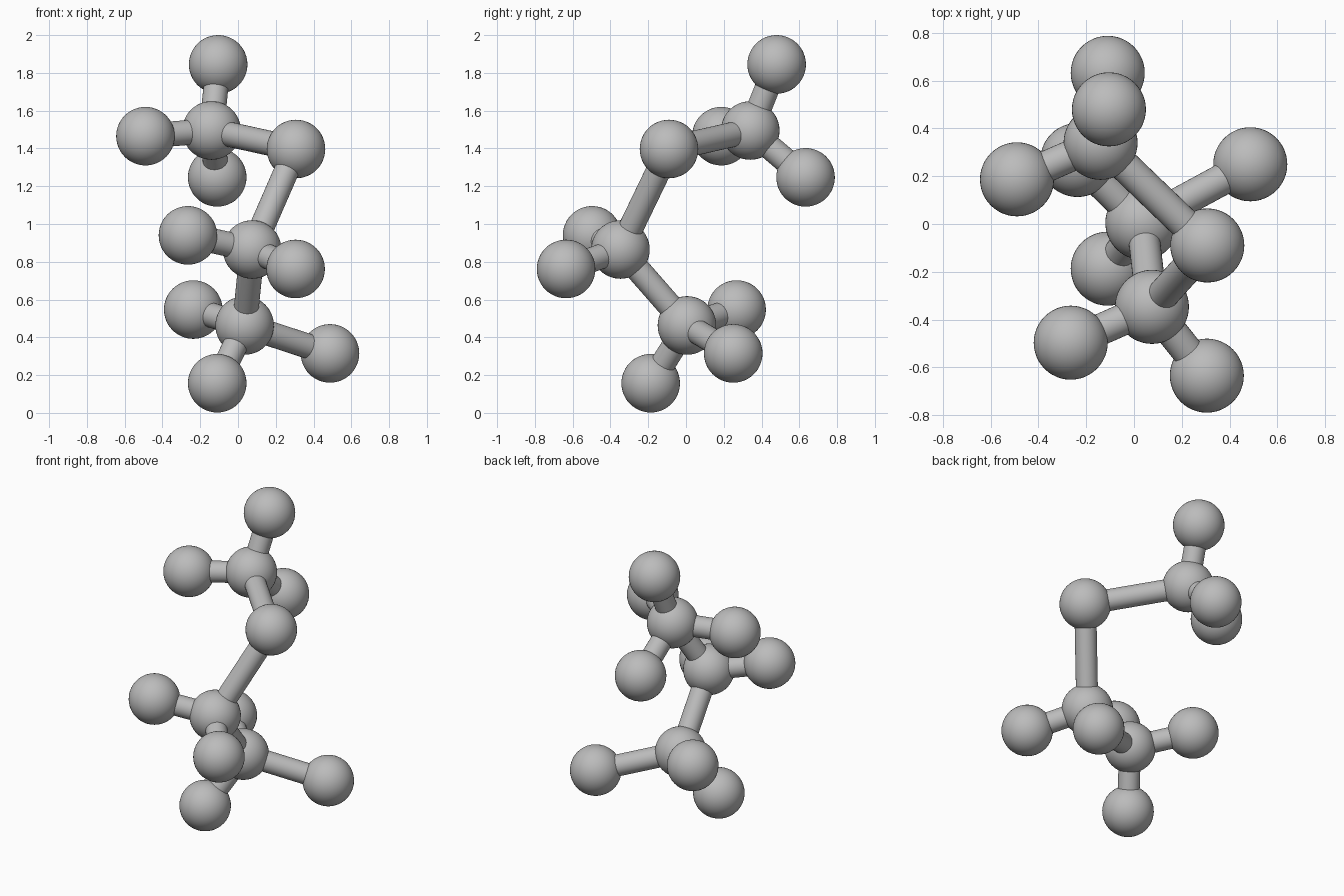
import bpy
from mathutils import Vector

cube = bpy.data.objects.get("Cube")
if cube:
    bpy.data.objects.remove(cube, do_unlink=True)

BALL_RADIUS = 0.155
ROD_RADIUS = 0.066

grey = bpy.data.materials.new("plain grey")
grey.use_nodes = True
grey.diffuse_color = (0.5, 0.5, 0.5, 1)
grey.node_tree.nodes["Principled BSDF"].inputs["Base Color"].default_value = (0.5, 0.5, 0.5, 1)


def finish(name):
    obj = bpy.context.object
    obj.name = name
    obj.data.materials.append(grey)
    bpy.ops.object.shade_smooth_by_angle()


def ball(name, centre):
    bpy.ops.mesh.primitive_uv_sphere_add(segments=48, ring_count=24,
                                         radius=BALL_RADIUS, location=centre)
    finish(name + "_ball")


def rod(start, end):
    a, b = Vector(balls[start]), Vector(balls[end])
    turn = (b - a).to_track_quat("Z", "Y").to_euler()
    bpy.ops.mesh.primitive_cylinder_add(vertices=32, radius=ROD_RADIUS, depth=(b - a).length,
                                        location=(a + b) / 2, rotation=turn)
    finish(f"rod_{start}_to_{end}")


# Ball centres: a chain of four hubs with outer balls around three of them
balls = {
    "upper_hub": (-0.14, 0.34, 1.495),
    "upper_top": (-0.105, 0.48, 1.845),
    "upper_right": (-0.49, 0.187, 1.465),
    "upper_back": (-0.11, 0.633, 1.247),
    "elbow": (0.307, -0.09, 1.397),
    "middle_hub": (0.075, -0.347, 0.865),
    "middle_right": (-0.265, -0.497, 0.94),
    "middle_front": (0.305, -0.635, 0.762),
    "lower_hub": (0.035, 0.005, 0.463),
    "lower_back": (-0.237, 0.268, 0.547),
    "lower_left": (0.487, 0.25, 0.315),
    "lower_bottom": (-0.11, -0.187, 0.157),
}

# Rods joining each hub to its neighbours
links = {
    "upper_hub": ["upper_top", "upper_right", "upper_back", "elbow"],
    "middle_hub": ["elbow", "middle_right", "middle_front", "lower_hub"],
    "lower_hub": ["lower_back", "lower_left", "lower_bottom"],
}

for name, centre in balls.items():
    ball(name, centre)
for hub, ends in links.items():
    for end in ends:
        rod(hub, end)
